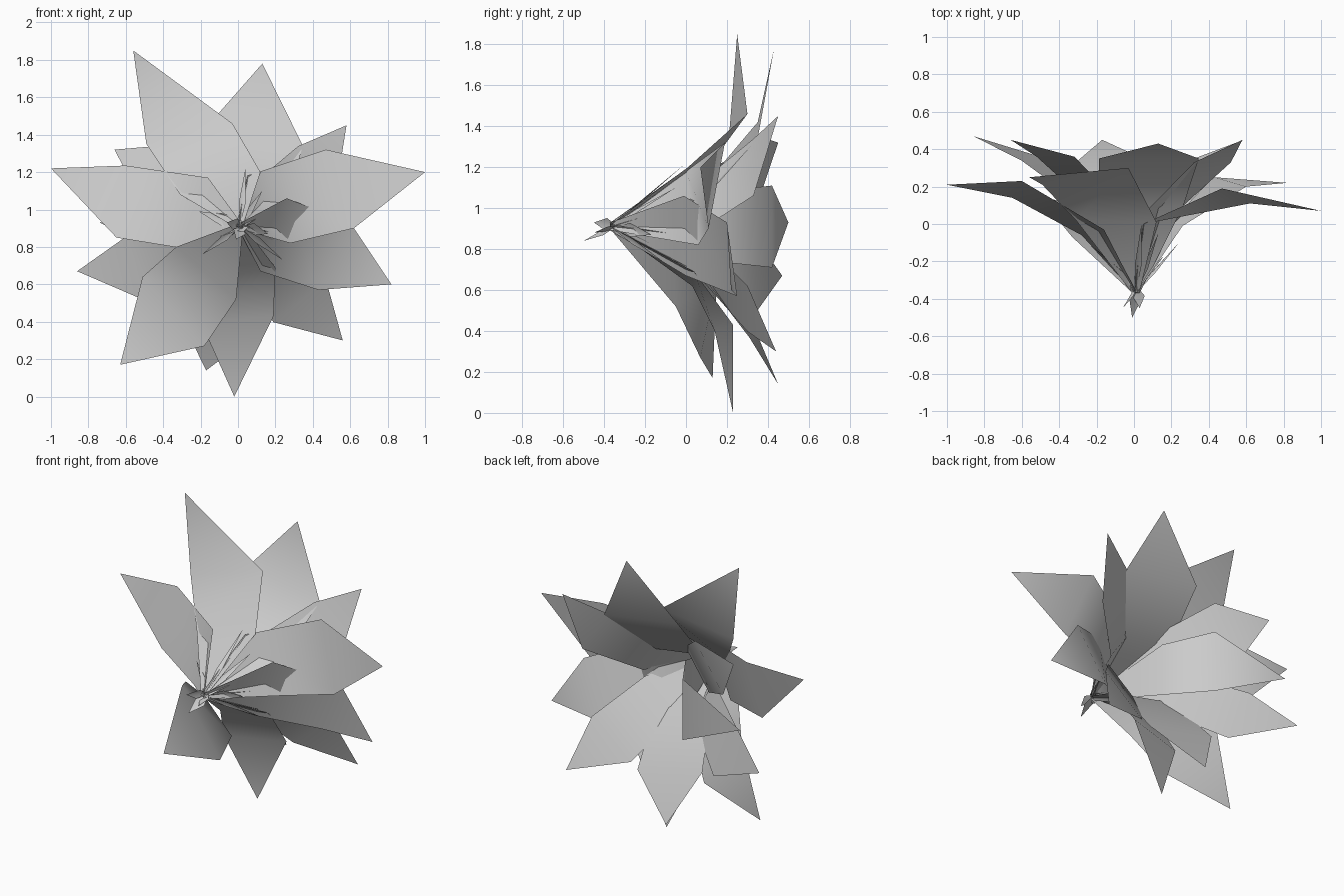
import bpy
from mathutils import Vector

cube = bpy.data.objects.get("Cube")
if cube:
    bpy.data.objects.remove(cube, do_unlink=True)

grey = bpy.data.materials.new("soft_grey")
grey.use_nodes = True
colour = (0.6, 0.6, 0.6, 1)
grey.diffuse_color = colour
grey.node_tree.nodes["Principled BSDF"].inputs["Base Color"].default_value = colour

HEART = Vector((0.01, -0.37, 0.91))   # where every petal starts


def add_mesh(name, verts, faces):
    mesh = bpy.data.meshes.new(name)
    mesh.from_pydata(verts, [], faces)
    mesh.materials.append(grey)
    mesh.update()
    mesh.polygons.foreach_set("use_smooth", [True] * len(mesh.polygons))
    obj = bpy.data.objects.new(name, mesh)
    bpy.context.collection.objects.link(obj)
    return obj


def across(direction):
    """Sideways unit vector, counter-clockwise around the flower axis."""
    return Vector((-direction.z, 0, direction.x)).normalized()


def petal(name, tip, shoulder_a, shoulder_b, throat_a, throat_b):
    """Pointed petal: narrow foot, flared throat, shoulders, tip."""
    foot = across((Vector(throat_a) + Vector(throat_b)) / 2 - HEART) * 0.02
    verts = [HEART + foot, HEART - foot, throat_a, throat_b,
             shoulder_a, shoulder_b, tip]
    add_mesh(name, verts, [(0, 1, 3, 2), (2, 3, 5, 4), (4, 5, 6)])


def straight_petal(name, tip, shoulder, half_width):
    """Symmetrical petal whose throat lies on the way to its shoulder."""
    shoulder = Vector(shoulder)
    reach = shoulder - HEART
    side = across(reach) * half_width
    throat = HEART + Vector((reach.x * 0.38, reach.y * 0.65, reach.z * 0.38))
    petal(name, tip, shoulder + side, shoulder - side,
          throat + side * 0.85, throat - side * 0.85)


def blade(name, tip, half_width, start):
    """Slim folded spike for the centre of the flower."""
    tip, start = Vector(tip), Vector(start)
    side = across(tip - start) * half_width
    middle = start.lerp(tip, 0.4)
    fold = Vector((0, half_width * 0.5, 0))
    add_mesh(name, [start, middle + side, middle + fold, middle - side, tip],
             [(0, 2, 1), (0, 3, 2), (1, 2, 4), (2, 3, 4)])


# Front ring of large, slightly twisted petals: tip, shoulders, throat
front_petals = [
    ((-0.56, 0.25, 1.85), (-0.49, 0.21, 1.35), (-0.03, 0.3, 1.46),
     (-0.31, 0.02, 1.08), (0.12, 0.01, 1.2)),
    ((-1.0, 0.21, 1.22), (-0.65, 0.14, 0.85), (-0.6, 0.23, 1.235),
     (-0.28, -0.06, 0.79), (-0.16, -0.03, 1.17)),
    ((-0.63, 0.13, 0.17), (-0.18, 0.07, 0.27), (-0.51, 0.15, 0.64),
     (-0.01, -0.05, 0.52), (-0.33, -0.07, 0.8)),
    ((-0.02, 0.23, 0), (0.19, 0.23, 0.43), (-0.2, 0.14, 0.4),
     (0.2, 0.04, 0.69), (-0.15, 0.03, 0.62)),
    ((0.82, 0.22, 0.6), (0.6, 0.2, 0.93), (0.43, 0.25, 0.57),
     (0.26, -0.01, 1.06), (0.12, 0, 0.67)),
    ((1.0, 0.07, 1.2), (0.47, 0.19, 1.32), (0.62, 0.11, 0.9),
     (0.05, 0, 1.18), (0.28, 0.06, 0.82)),
]
for i, spec in enumerate(front_petals):
    petal(f"front_petal_{i + 1}", *spec)

# Back ring: tip, shoulder centre, half width
back_petals = [
    ((0.13, 0.43, 1.78), (0.08, 0.35, 1.38), 0.27),
    ((0.58, 0.45, 1.45), (0.42, 0.33, 1.2), 0.17),
    ((0.56, 0.44, 0.3), (0.33, 0.3, 0.51), 0.18),
    ((-0.17, 0.45, 0.14), (-0.1, 0.31, 0.42), 0.24),
    ((-0.86, 0.47, 0.67), (-0.52, 0.34, 0.67), 0.2),
    ((-0.66, 0.45, 1.32), (-0.42, 0.36, 1.2), 0.18),
    ((-0.74, 0.5, 0.93), (-0.27, 0.42, 0.91), 0.2),
]
for i, spec in enumerate(back_petals):
    straight_petal(f"back_petal_{i + 1}", *spec)

# Long slim stamens reaching into the funnel
stamen_tips = [(0.04, 0, 1.22), (0.13, -0.05, 1.1), (0.24, -0.1, 0.73),
               (-0.19, -0.15, 0.76), (0.06, -0.02, 1.16), (0.1, -0.12, 0.8)]
for i, tip in enumerate(stamen_tips):
    blade(f"stamen_{i + 1}", tip, 0.018, HEART)

# Small star of leaflets at the nose of the flower
leaflet_tips = [(-0.21, -0.13, 0.99), (0.16, -0.17, 0.87), (-0.01, -0.5, 0.84),
                (-0.06, -0.45, 0.93), (0.03, -0.45, 0.88)]
for i, tip in enumerate(leaflet_tips):
    blade(f"leaflet_{i + 1}", tip, 0.035, HEART + Vector((0.01, 0.03, 0)))
